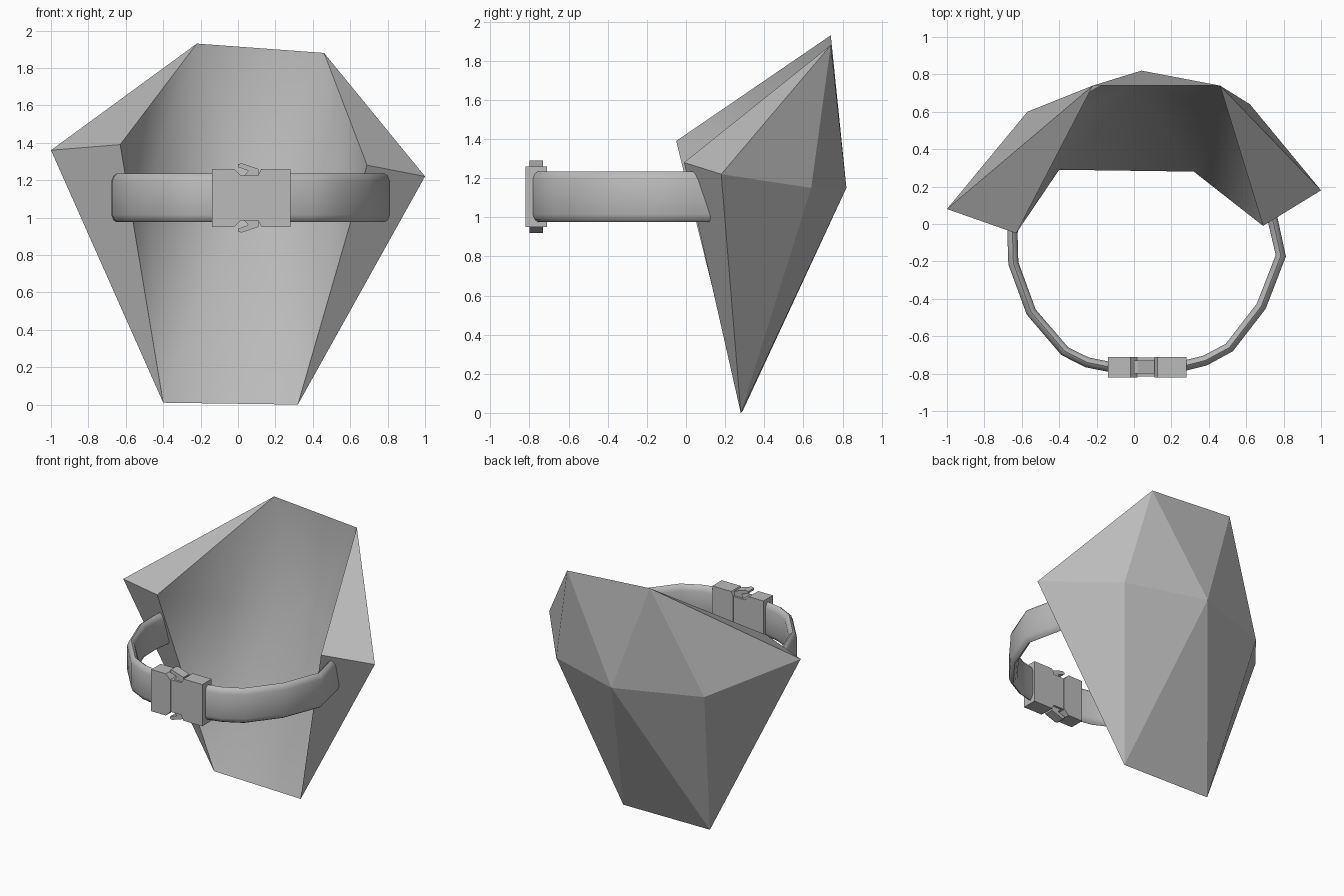
import bpy, bmesh, math
from mathutils import Vector

cube = bpy.data.objects.get("Cube")
if cube:
    bpy.data.objects.remove(cube)

grey = bpy.data.materials.new("plain grey")
grey.use_nodes = True
grey.diffuse_color = (0.5, 0.5, 0.5, 1)
grey.node_tree.nodes["Principled BSDF"].inputs["Base Color"].default_value = (0.5, 0.5, 0.5, 1)


def finish(name, bm, smooth_angle, recalc=True):
    if recalc:
        bmesh.ops.recalc_face_normals(bm, faces=bm.faces)
    mesh = bpy.data.meshes.new(name)
    bm.to_mesh(mesh)
    bm.free()
    mesh.materials.append(grey)
    obj = bpy.data.objects.new(name, mesh)
    bpy.context.collection.objects.link(obj)
    bpy.ops.object.select_all(action='DESELECT')
    obj.select_set(True)
    bpy.context.view_layer.objects.active = obj
    bpy.ops.object.shade_smooth_by_angle(angle=math.radians(smooth_angle))
    return obj


# Named corners of the faceted shell
corners = {
    "top_r": (-0.22, 0.74, 1.93), "top_l": (0.46, 0.74, 1.88),
    "out_r": (-1.0, 0.08, 1.36), "out_l": (1.0, 0.18, 1.22),
    "in_r": (-0.63, -0.05, 1.39), "in_l": (0.69, -0.01, 1.28),
    "low_r": (-0.40, 0.29, 0.01), "low_l": (0.32, 0.28, 0.0),
    "back": (0.04, 0.82, 1.15), "back_r": (-0.57, 0.60, 1.16), "back_l": (0.62, 0.64, 1.15),
    "hollow": (0.03, 0.74, 1.15), "hollow_r": (-0.48, 0.55, 1.16), "hollow_l": (0.53, 0.58, 1.15),
}


def panels(name, middle, sides, smooth_angle, toward):
    """Build triangles from corner names; '_s' stands for each side in turn."""
    bm = bmesh.new()
    verts = {}
    faces = list(middle)
    for side in "rl":
        faces += [f.replace("_s", "_" + side) for f in sides]
    for face in faces:
        keys = face.split()
        for k in keys:
            if k not in verts:
                verts[k] = bm.verts.new(corners[k])
        bm.faces.new([verts[k] for k in keys])
    bmesh.ops.recalc_face_normals(bm, faces=bm.faces)
    bm.normal_update()
    # Make the open surface face the wanted way
    if sum(f.normal.y * f.calc_area() for f in bm.faces) * toward < 0:
        bmesh.ops.reverse_faces(bm, faces=bm.faces)
    return finish(name, bm, smooth_angle, False)


panels("shell_outside",
       ["top_r top_l back", "low_l low_r back"],
       ["top_s back back_s", "back low_s back_s", "top_s back_s out_s", "back_s low_s out_s",
        "top_s out_s in_s", "out_s low_s in_s"], 12, 1)
panels("shell_inside",
       ["top_r top_l hollow", "low_l low_r hollow"],
       ["top_s hollow hollow_s", "hollow low_s hollow_s",
        "top_s hollow_s in_s", "hollow_s low_s in_s"], 120, -1)

# Strap: a flat rounded section swept along a plan path
MID = 1.105
section = [(-0.5, -0.09), (-0.5, 0.09), (-0.3, 0.118), (0, 0.13), (0.3, 0.118),
           (0.5, 0.09), (0.5, -0.09), (0.3, -0.118), (0, -0.13), (-0.3, -0.118)]


def strap(name, path):
    bm = bmesh.new()
    pts = [Vector(p) for p in path]
    rings = []
    for i, p in enumerate(pts):
        d = (pts[min(i + 1, len(pts) - 1)] - pts[max(i - 1, 0)]).normalized()
        n = Vector((-d.y, d.x))
        rings.append([bm.verts.new((p.x + n.x * u * 0.055, p.y + n.y * u * 0.055, MID + w))
                      for u, w in section])
    for a, b in zip(rings, rings[1:]):
        for j in range(len(section)):
            k = (j + 1) % len(section)
            bm.faces.new([a[j], a[k], b[k], b[j]])
    bm.faces.new(rings[0])
    bm.faces.new(rings[-1])
    finish(name, bm, 50)


strap("right_strap", [(-0.63, 0.09), (-0.65, -0.05), (-0.645, -0.21), (-0.55, -0.47),
                      (-0.37, -0.68), (-0.25, -0.74), (-0.1, -0.77)])
strap("left_strap", [(0.72, 0.12), (0.74, 0.03), (0.785, -0.17), (0.68, -0.44),
                     (0.51, -0.66), (0.38, -0.73), (0.24, -0.765)])


# Buckle: outlines extruded front to back, heights measured from the strap middle
def plate(name, outline, y0, y1, flip=1):
    bm = bmesh.new()
    face = bm.faces.new([bm.verts.new((x, y0, MID + flip * z)) for x, z in outline])
    out = bmesh.ops.extrude_face_region(bm, geom=[face])
    moved = [v for v in out["geom"] if isinstance(v, bmesh.types.BMVert)]
    bmesh.ops.translate(bm, verts=moved, vec=(0, y1 - y0, 0))
    finish(name, bm, 20)


def mirrored(top):
    return top + [(x, -z) for x, z in reversed(top)]


plate("buckle_socket", mirrored([(-0.14, 0.155), (-0.02, 0.155), (0.02, 0.115)]), -0.82, -0.71)
plate("buckle_plug", mirrored([(0.11, 0.125), (0.125, 0.155), (0.28, 0.155)]), -0.82, -0.71)
plate("buckle_core", mirrored([(0.0, 0.12), (0.13, 0.12)]), -0.815, -0.715)
prong = [(0.0, 0.17), (0.02, 0.185), (0.11, 0.155), (0.11, 0.11), (0.04, 0.105),
         (0.03, 0.115), (0.055, 0.145), (0.0, 0.165)]
prong[0] = (0.0, 0.18)
plate("upper_prong", prong, -0.80, -0.73)
plate("lower_prong", prong, -0.80, -0.73, -1)
